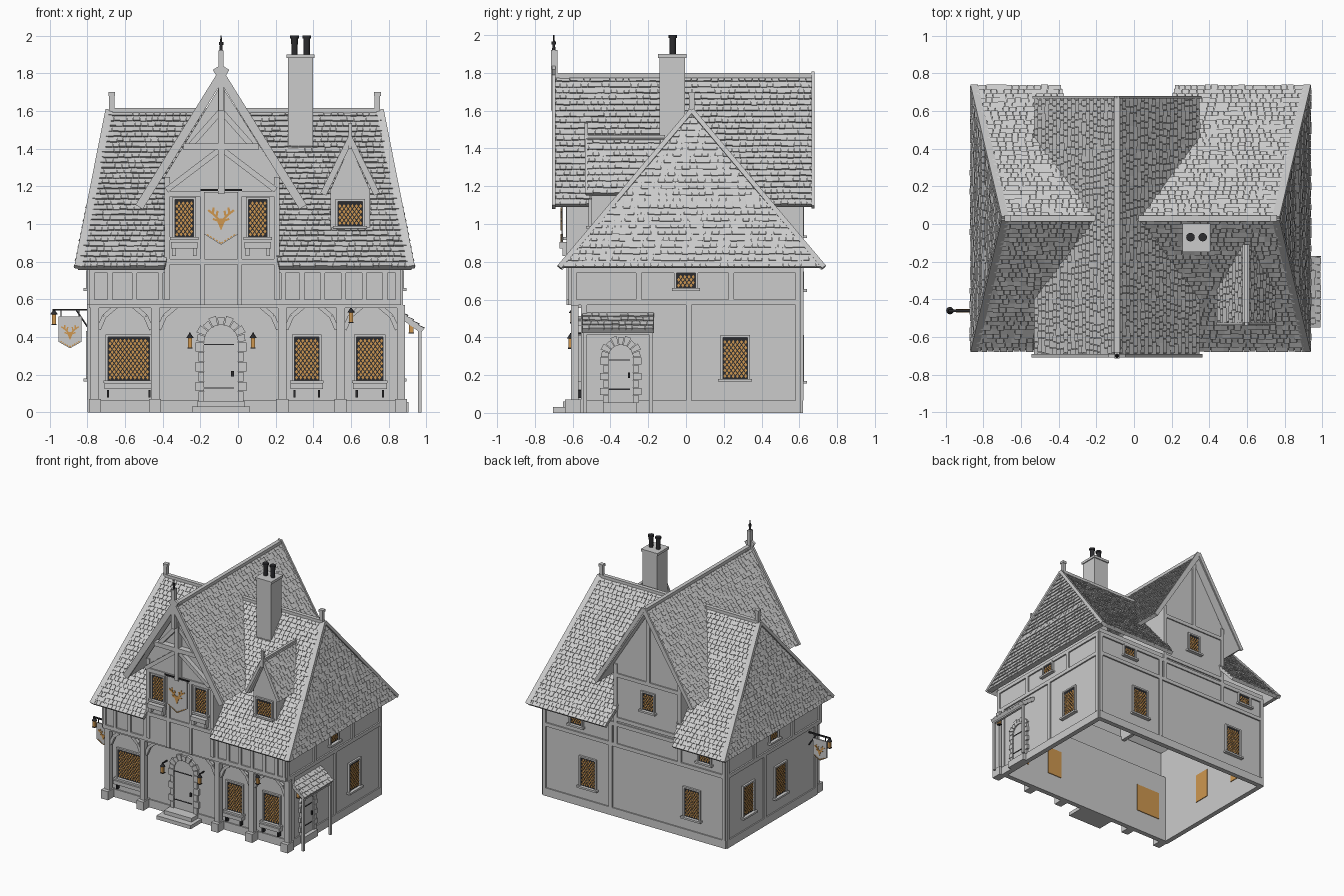
import bpy, bmesh, math, random
from mathutils import Matrix, Vector

random.seed(4)
if "Cube" in bpy.data.objects:
    bpy.data.objects.remove(bpy.data.objects["Cube"], do_unlink=True)
GREY, IRON, AMBER = range(3)
parts = {}


def material(name, rgb):
    m = bpy.data.materials.new(name)
    m.use_nodes = True
    m.diffuse_color = (*rgb, 1)
    m.node_tree.nodes["Principled BSDF"].inputs["Base Color"].default_value = (*rgb, 1)
    return m


materials = [material("weathered grey", (.6, .6, .6)), material("black iron", (.025, .025, .028)),
             material("amber glass", (.62, .31, .08))]


def frame(origin, u, v):
    u, v = Vector(u).normalized(), Vector(v).normalized()
    return Matrix.Translation(origin) @ Matrix((u, v, u.cross(v))).transposed().to_4x4()


def slab(part, f, pts, low, high, mat=GREY):
    """Extrude a flat outline along the frame normal; high may differ per corner."""
    bm = parts.setdefault(part, bmesh.new()) if part not in parts else parts[part]
    n = len(pts)
    tops = high if isinstance(high, (list, tuple)) else [high] * n
    a = [bm.verts.new(f @ Vector((*p, low))) for p in pts]
    b = [bm.verts.new(f @ Vector((*p, h))) for p, h in zip(pts, tops)]
    faces = [bm.faces.new(a[::-1]), bm.faces.new(b)]
    faces += [bm.faces.new((a[i], a[(i + 1) % n], b[(i + 1) % n], b[i])) for i in range(n)]
    for face in faces:
        face.material_index = mat


def rect(u0, u1, v0, v1):
    return [(u0, v0), (u1, v0), (u1, v1), (u0, v1)]


def strip(a, b, width):
    a, b = Vector(a), Vector(b)
    d = (b - a).normalized() * width / 2
    side = Vector((-d.y, d.x))
    return [tuple(p) for p in (a - side, b - side, b + side, a + side)]


WORLD = frame((0, 0, 0), (1, 0, 0), (0, 1, 0))


def box(part, x0, x1, y0, y1, z0, z1, mat=GREY):
    slab(part, WORLD, rect(x0, x1, y0, y1), z0, z1, mat)


def cone(part, x, y, z0, z1, r0, r1, mat):
    bm = parts.setdefault(part, bmesh.new()) if part not in parts else parts[part]
    new = bmesh.ops.create_cone(bm, cap_ends=True, segments=12, radius1=r0, radius2=r1, depth=z1 - z0,
                                matrix=Matrix.Translation((x, y, (z0 + z1) / 2)))
    for face in {f for v in new["verts"] for f in v.link_faces}:
        face.material_index = mat


def roof(part, f, pts, base=0.0, step=.036):
    """Solid roof panel covered in courses of slightly uneven tiles."""
    slab(part, f, pts, -.02, base)
    bottom, top = min(p[1] for p in pts), max(p[1] for p in pts)
    rows = round((top - bottom) / step)
    h = (top - bottom) / rows
    for r in range(rows):
        v = bottom + r * h
        mid, cross = v + h / 2, []
        for (ua, va), (ub, vb) in zip(pts, pts[1:] + pts[:1]):
            if (va - mid) * (vb - mid) < 0:
                cross.append(ua + (ub - ua) * (mid - va) / (vb - va))
        u, end = min(cross), max(cross)
        nxt = u + step * (.5 if r % 2 else 1)
        while u < end - .004:
            lift = base + .009 + random.random() * .005
            drop = random.random() * .004 if r else 0
            slab(part, f, rect(u + .001, min(nxt, end) - .001, v - drop, v + h),
                 base, [lift, lift, base + .003, base + .003])
            u, nxt = nxt, nxt + step * random.uniform(.85, 1.15)


def slopes(cx, half, z0, z1, y):
    return [frame((cx + s * half, y, z0), (0, s, 0), (-s * half, 0, z1 - z0)) for s in (1, -1)]


def window(f, u, v0, v1, width, inner=True):
    a, b = u - width / 2, u + width / 2
    slab("window_leading", f, rect(a, b, v0, v1), 0, .004, IRON)
    dx, dz = .022, .015
    for j in range(1, int((v1 - v0) / dz)):
        for i in range(int(width / dx) + 1):
            c, d = a + (i + (j % 2) / 2) * dx, v0 + j * dz
            if a + .008 < c < b - .008:
                slab("window_glass", f, [(c - .008, d), (c, d - .011), (c + .008, d), (c, d + .011)],
                     .004, .006, AMBER)
    if inner:
        slab("window_glass", f, rect(a, b, v0, v1), -.036, -.03, AMBER)
    for r in (rect(a - .013, a, v0, v1), rect(b, b + .013, v0, v1), rect(a - .013, b + .013, v1, v1 + .013)):
        slab("window_frames", f, r, 0, .016)
    slab("window_frames", f, rect(a - .025, b + .025, v0 - .015, v0), 0, .03)


def timber(f, a, b, width=.03, depth=.012):
    slab("timber_frame", f, strip(a, b, width), 0, depth)


def door(f, u, v0, spring, r):
    arc = [(u + r * math.cos(t * math.pi / 12), spring + r * math.sin(t * math.pi / 12)) for t in range(13)]
    slab("doors", f, [(u - r, v0), (u + r, v0)] + arc, 0, .01)
    for k in range(9):
        out = r + (.05 if k % 2 else .04)
        a, b = (k + .06) * math.pi / 9, (k + .94) * math.pi / 9
        slab("door_stones", f, [(u + q * math.cos(t), spring + q * math.sin(t))
                                for q, t in ((r, a), (out, a), (out, b), (r, b))], 0, .02)
    n = 6
    for s in (-1, 1):
        for k in range(n):
            v, h = v0 + (spring - v0) * k / n, (spring - v0) / n - .003
            ends = sorted((u + s * r, u + s * (r + (.045 if k % 2 else .03))))
            slab("door_stones", f, rect(*ends, v, v + h), 0, .02)
    for v in (spring - .015, v0 + .07):
        slab("door_iron", f, rect(u - r, u + r * .75, v - .003, v + .003), .01, .014, IRON)
    slab("door_iron", f, rect(u + r * .6, u + r * .75, v0 + .13, v0 + .16), .01, .02, IRON)


def lantern(x, y, z):
    box("lanterns", x - .011, x + .011, y - .011, y + .011, z - .03, z + .02, AMBER)
    box("lanterns", x - .014, x + .014, y - .014, y + .014, z - .036, z - .03, IRON)
    cone("lanterns", x, y, z + .02, z + .045, .02, .003, IRON)


def shield(part, f, u, top, w, h):
    """Hanging shield with a simple antlered emblem and a dashed border."""
    tip = (u, top - h)
    slab(part, f, [tip, (u + w, top - h * .8), (u + w, top), (u - w, top), (u - w, top - h * .8)], -.01, 0)
    mid, s = top - h * .55, w * .8
    slab(part, f, [(u, mid - s * .7), (u + s * .3, mid), (u + s * .2, mid + s * .2),
                   (u - s * .2, mid + s * .2), (u - s * .3, mid)], 0, .004, AMBER)
    for k in (-s, s):
        for a, b in (((.15, .1), (.6, .55)), ((.6, .55), (.55, 1)), ((.55, .5), (.95, .8)),
                     ((.35, .3), (.25, .75)), ((.15, 0), (.6, .15))):
            slab(part, f, strip((u + a[0] * k, mid + a[1] * s), (u + b[0] * k, mid + b[1] * s), s * .16),
                 0, .004, AMBER)
        edge = Vector((k / .8, h * .2)) * .9
        for t in range(5):
            p = Vector(tip) + Vector((0, .008)) + edge * t / 5
            slab(part, f, strip(p, p + edge * .13, .006), 0, .004, AMBER)


# Wall frames: u runs to the viewer's right, v up, normal outwards
X0, X1, Y0, Y1, JETTY = -.79, .865, -.555, .61, -.61
UP = (0, 0, 1)
front, jetty, gable, verge = [frame((0, y, 0), (1, 0, 0), UP) for y in (Y0, JETTY, -.62, -.69)]
back, back_verge = [frame((0, y, 0), (-1, 0, 0), UP) for y in (Y1, .665)]
right, left = frame((X1, 0, 0), (0, 1, 0), UP), frame((X0, 0, 0), (0, -1, 0), UP)

# Walls and plinth
for f, a, b, c, d in ((front, X0, X1, X0, X1), (back, -X1, -X0, -X1, -X0),
                      (right, Y0, Y1, JETTY, Y1), (left, -Y1, -Y0, -Y1, -JETTY)):
    slab("ground_walls", f, rect(a, b, 0, .57), -.03, 0)
    slab("upper_walls", jetty if f is front else f, rect(c, d, .57, .81), -.03, 0)
    slab("plinth", f, rect(a, b, 0, .065), 0, .01)
    timber(jetty if f is front else f, (c, .585), (d, .585))
    timber(jetty if f is front else f, (c, .755), (d, .755))
box("jetty_soffit", X0, X1, JETTY, Y0 + .02, .555, .575)

# Cross gable walls and cheeks
G0, G1, GX = -.39, .22, -.09
for f, s in ((gable, 1), (back, -1)):
    slab("gable_walls", f, [(s * u, v) for u, v in ((G0, .57), (G1, .57), (G1, 1.25), (GX, 1.74), (G0, 1.25))],
         -.03, .002)
    for x in (G0 + .015, G1 - .015):
        timber(f, (s * x, .6), (s * x, 1.25))
    for v in (.8, 1.16):
        timber(f, (s * G0, v), (s * G1, v))
    timber(f, (s * GX, 1.16), (s * GX, 1.74))
for x in (G0, G1 - .03):
    box("gable_cheeks", x, x + .03, -.62, Y1, .78, 1.25)

# Main roof with hipped ends
BASE, RIDGE, CX, CY, RUN = .77, 1.6, .035, .03, .70
L = math.hypot(RUN, RIDGE - BASE)
for s in (1, -1):
    f = frame((CX, CY - s * RUN, BASE), (s, 0, 0), (0, s * RUN, RIDGE - BASE))
    for pts in ([(-.885, 0), (-.425, 0), (-.2, L), (-.72, L)], [(.185, 0), (.885, 0), (.72, L), (-.03, L)]):
        roof("main_roof", f, [(s * u, v) for u, v in pts])
    f = frame((CX + s * .885, CY, BASE), (0, s, 0), (-s * .165, 0, RIDGE - BASE))
    H = math.hypot(.165, RIDGE - BASE)
    k = .42
    roof("hip_roof", f, [(-RUN, 0), (RUN, 0), (RUN * (1 - k), H * k), (RUN * (k - 1), H * k)], .01)
    roof("hip_roof", f, [(RUN * (k - 1), H * k), (RUN * (1 - k), H * k), (0, H)])
    for e in (-1, 1):
        slab("hip_boards", f, strip((e * RUN, 0), (0, H), .025), -.02, .02)
    x = CX + s * .705
    box("ridge_finials", x - .014, x + .014, CY - .014, CY + .014, 1.5, 1.68)
    box("ridge_finials", x - .018, x + .018, CY - .018, CY + .018, 1.68, 1.7)
box("ridge_caps", CX - .72, CX + .72, CY - .016, CY + .016, 1.585, 1.615)

# Cross roof and bargeboards
for f in slopes(GX, .43, 1.1, 1.785, -.015):
    roof("cross_roof", f, rect(-.69, .69, 0, math.hypot(.43, .685)))
box("ridge_caps", GX - .016, GX + .016, -.705, .68, 1.775, 1.8)
for s in (-1, 1):
    slab("bargeboards", verge, strip((GX - s * .025, 1.83), (GX + s * .435, 1.09), .045), 0, .02)
    slab("bargeboards", back_verge, strip((-GX, 1.8), (-GX + s * .435, 1.09), .03), 0, .015)
    timber(gable, (GX, 1.4), (GX + s * .29, 1.18), .03, .04)
    timber(gable, (GX + s * .16, 1.42), (GX, 1.6), .03, .04)
timber(gable, (GX - .2, 1.41), (GX + .2, 1.41), .035, .05)
timber(gable, (GX, 1.16), (GX, 1.78), .035, .05)
box("front_finial", GX - .014, GX + .014, -.715, -.68, 1.6, 1.92)
cone("finial_spike", GX, -.7, 1.92, 2, .009, .003, IRON)
cone("finial_spike", GX, -.7, 1.95, 1.965, .012, .012, IRON)

# Chimney
box("chimney", .265, .397, -.14, -.005, 1.2, 1.88)
box("chimney", .257, .405, -.148, .003, 1.88, 1.9)
for x in (.3, .365):
    cone("chimney_pots", x, -.07, 1.9, 1.985, .016, .018, IRON)
    cone("chimney_pots", x, -.07, 1.985, 2, .023, .023, IRON)

# Roof dormer
DX = .595
dormer = frame((0, -.5, 0), (1, 0, 0), UP)
slab("dormer_walls", dormer, [(DX - .105, .95), (DX + .105, .95), (DX + .105, 1.18), (DX, 1.42), (DX - .105, 1.18)],
     -.33, 0)
window(dormer, DX, .99, 1.12, .13, False)
for f in slopes(DX, .145, 1.16, 1.46, -.32):
    roof("dormer_roof", f, rect(-.21, .21, 0, math.hypot(.145, .3)))
for s in (-1, 1):
    slab("dormer_boards", dormer, strip((DX, 1.46), (DX + s * .148, 1.16), .022), .022, .036)
box("dormer_boards", DX - .011, DX + .011, -.535, -.11, 1.445, 1.47)
box("dormer_boards", DX - .009, DX + .009, -.538, -.52, 1.4, 1.535)

# Front windows with sills and planters
for u, w in ((-.58, .22), (.365, .13), (.70, .14)):
    window(front, u, .17, .4, w)
    for s in (-1, 1):
        c = u + s * w / 2
        slab("sill_brackets", front, rect(c - .006, c + .006, .08, .12), 0, .03, IRON)
    slab("planters", front, rect(u - w / 2 - .02, u + w / 2 + .02, .125, .155), 0, .045)
for u in (-.285, .105):
    window(gable, u, .93, 1.13, .1)
    slab("planters", gable, rect(u - .07, u + .07, .87, .905), 0, .05)
    for s in (-.055, .055):
        slab("planters", gable, rect(u + s - .01, u + s + .01, .83, .87), 0, .035)
# Back and side windows
for x in (.455, -.485):
    window(back, -x, .17, .4, .13)
for x in (.56, -.6):
    window(back, -x, .655, .735, .1)
window(back, -GX, .94, 1.08, .1)
window(right, .26, .18, .4, .13)
window(left, -.33, .18, .42, .13)
window(left, .085, .18, .42, .13)
for f in (left, right):
    window(f, 0, .66, .74, .1)

# Timber studs
for x in (-.775, -.68, -.55, -.41, .24, .34, .45, .56, .67, .78, .85):
    timber(jetty, (x, .57), (x, .77), .025)
for x in (GX - .1, GX + .1):
    timber(gable, (x, .57), (x, 1.16), .025)
for f, s, mid in ((right, 1, .015), (left, -1, -.12)):
    for u in (s * -.54, mid, s * .595):
        timber(f, (u, .065), (u, .57))
    for u in (-.595, -.25, .24, .595):
        timber(f, (u, .57), (u, .77))
for x in (.85, .25, -.775):
    timber(back, (-x, .065), (-x, .57))
    timber(back, (-x, .57), (-x, .77))

# Jetty posts on stone feet with curved-looking braces
for x in (-.76, -.44, .235, .545, .865):
    box("post_feet", x - .032, x + .032, -.64, Y0, 0, .07)
    box("jetty_posts", x - .022, x + .022, -.61, -.57, .07, .57)
    for s in (-1, 1):
        if X0 < x + s * .1 < X1:
            for a, b in (((.02, .44), (.05, .51)), ((.05, .51), (.115, .565))):
                slab("post_braces", front, strip((x + s * a[0], a[1]), (x + s * b[0], b[1]), .024), .02, .045)

# Doors, steps and lanterns
door(front, GX, .06, .375, .09)
door(right, -.345, .055, .295, .065)
box("front_steps", GX - .155, GX + .155, -.705, Y0, 0, .03)
box("front_steps", GX - .125, GX + .125, -.65, Y0, .03, .06)
box("side_step", X1, .905, -.44, -.26, 0, .055)
for x, y, z in ((-.255, -.61, .375), (.08, -.61, .375), (.6, -.6, .51), (-.977, -.46, .5), (.92, -.53, .455)):
    lantern(x, y, z)
for x in (-.255, .08):
    box("lantern_arms", x - .004, x + .004, -.615, Y0, .415, .423, IRON)

# Side porch
porch = frame((.985, -.36, .44), (0, 1, 0), (-.12, 0, .09))
roof("porch_roof", porch, rect(-.19, .19, 0, .15))
for y in (-.535, -.185):
    box("porch_posts", .955, .975, y - .01, y + .01, 0, .44)
    slab("porch_beams", frame((0, y, 0), (1, 0, 0), UP), strip((X1, .51), (.975, .43), .02), -.01, .01)
box("porch_beams", .955, .975, -.545, -.175, .415, .435)

# Hanging sign and gable banner
box("sign_bracket", -.985, X0, -.466, -.454, .54, .55, IRON)
slab("sign_bracket", frame((0, -.46, 0), (1, 0, 0), UP), strip((X0, .44), (-.86, .545), .008), -.004, .004, IRON)
for f, u in ((frame((0, -.466, 0), (1, 0, 0), UP), -.892), (frame((0, -.454, 0), (-1, 0, 0), UP), .892)):
    shield("hanging_sign", f, u, .51, .06, .17)
for x in (-.94, -.845):
    box("sign_bracket", x - .003, x + .003, -.463, -.457, .5, .545, IRON)
shield("gable_banner", frame((0, -.66, 0), (1, 0, 0), UP), GX, 1.17, .09, .28)
box("banner_rod", GX - .11, GX + .11, -.667, -.657, 1.175, 1.185, IRON)

# Turn every collected part into an object
for name, bm in parts.items():
    bmesh.ops.recalc_face_normals(bm, faces=bm.faces[:])
    mesh = bpy.data.meshes.new(name)
    bm.to_mesh(mesh)
    bm.free()
    for m in materials:
        mesh.materials.append(m)
    bpy.context.scene.collection.objects.link(bpy.data.objects.new(name, mesh))
